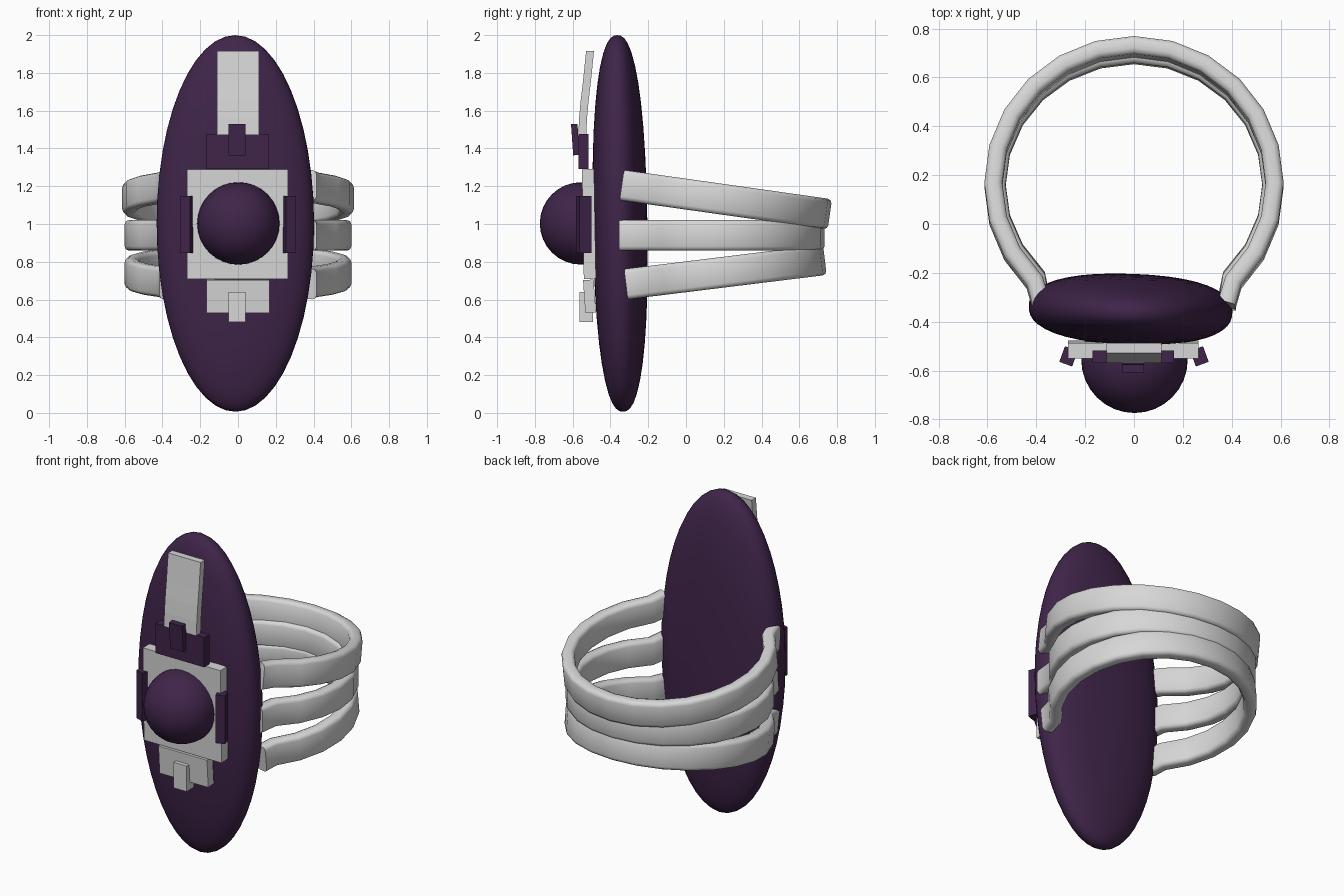
import bpy, bmesh, math
from mathutils import Matrix, Vector

if "Cube" in bpy.data.objects:
    bpy.data.objects.remove(bpy.data.objects["Cube"])


def material(name, rgb):
    m = bpy.data.materials.new(name)
    m.diffuse_color = (*rgb, 1)
    m.use_nodes = True
    m.node_tree.nodes["Principled BSDF"].inputs["Base Color"].default_value = m.diffuse_color
    return m


PURPLE = material("dark purple", (0.050, 0.018, 0.068))
SILVER = material("pale silver", (0.68, 0.68, 0.68))


def finish(name, bm, mat, smooth=None):
    bmesh.ops.recalc_face_normals(bm, faces=bm.faces[:])
    me = bpy.data.meshes.new(name)
    bm.to_mesh(me)
    bm.free()
    me.materials.append(mat)
    ob = bpy.data.objects.new(name, me)
    bpy.context.collection.objects.link(ob)
    if smooth:
        bpy.ops.object.select_all(action='DESELECT')
        ob.select_set(True)
        bpy.context.view_layer.objects.active = ob
        bpy.ops.object.shade_smooth_by_angle(angle=math.radians(smooth))
    return ob


def block(name, mat, centre, size, tilt_x=0, turn_z=0):
    bm = bmesh.new()
    bmesh.ops.create_cube(bm, size=1)
    mx = (Matrix.Translation(centre)
          @ Matrix.Rotation(math.radians(turn_z), 4, 'Z')
          @ Matrix.Rotation(math.radians(tilt_x), 4, 'X')
          @ Matrix.Diagonal((*size, 1)))
    bmesh.ops.transform(bm, matrix=mx, verts=bm.verts)
    return finish(name, bm, mat)


# long oval face: flattened sphere with slightly squared cross-section
bm = bmesh.new()
bmesh.ops.create_uvsphere(bm, u_segments=48, v_segments=24, radius=1)
N = 2.4
for v in bm.verts:
    r = math.hypot(v.co.x, v.co.y)
    k = (r ** N + abs(v.co.z) ** N) ** (-1 / N)
    v.co *= k
oval = (Matrix.Translation((-0.014, -0.349, 1.003))
        @ Matrix.Rotation(math.radians(-2), 4, 'Z')
        @ Matrix.Rotation(math.radians(0.9), 4, 'X')
        @ Matrix.Diagonal((0.417, 0.143, 0.997, 1))
        @ Matrix.Rotation(math.radians(90), 4, 'X'))
bmesh.ops.transform(bm, matrix=oval, verts=bm.verts)
finish("oval_face", bm, PURPLE, 60)


# finger bands: rounded strip swept along an open ring, then tilted
def band(name, z, tilt, rx, ry, front):
    cy, hw, ht, c = 0.16, 0.037, 0.081, 0.022
    section = [(hw, -ht + c), (hw, ht - c), (hw - c * .3, ht - c * .3), (hw - c, ht),
               (-hw + c, ht), (-hw + c * .3, ht - c * .3), (-hw, ht - c), (-hw, -ht + c),
               (-hw + c * .3, -ht + c * .3), (-hw + c, -ht), (hw - c, -ht),
               (hw - c * .3, -ht + c * .3)]
    path = [Vector((0.380, front, 0))]
    for i in range(19):
        a = math.radians(-45 + 15 * i)
        path.append(Vector((rx * math.cos(a), cy + ry * math.sin(a), 0)))
    path.append(Vector((-0.380, front, 0)))
    bm = bmesh.new()
    rings = []
    for i, p in enumerate(path):
        t = path[min(i + 1, len(path) - 1)] - path[max(i - 1, 0)]
        out = Vector((t.y, -t.x, 0)).normalized()
        rings.append([bm.verts.new(p + out * u + Vector((0, 0, w))) for u, w in section])
    n = len(section)
    for a, b in zip(rings, rings[1:]):
        for j in range(n):
            bm.faces.new((a[j], a[(j + 1) % n], b[(j + 1) % n], b[j]))
    bm.faces.new(rings[0])
    bm.faces.new(rings[-1])
    mx = (Matrix.Translation((0, 0.2, z))
          @ Matrix.Rotation(math.radians(tilt), 4, 'X')
          @ Matrix.Translation((0, -0.2, 0)))
    bmesh.ops.transform(bm, matrix=mx, verts=bm.verts)
    finish(name, bm, SILVER, 50)


band("upper_band", 1.130, -8.0, 0.576, 0.570, -0.335)
band("middle_band", 0.940, 0, 0.563, 0.536, -0.350)
band("lower_band", 0.745, 7.0, 0.563, 0.542, -0.315)

# centre setting and domed stone
block("square_setting", SILVER, (-0.003, -0.514, 1.0), (0.535, 0.064, 0.58), 1)
bm = bmesh.new()
bmesh.ops.create_uvsphere(bm, u_segments=32, v_segments=16, radius=0.218,
                          matrix=Matrix.Translation((0.002, -0.556, 1.003)))
finish("round_stone", bm, PURPLE, 60)

# side clasps, splayed outward
for side, label in ((-1, "left"), (1, "right")):
    block(label + "_clasp", PURPLE, (side * 0.268, -0.542, 0.997),
          (0.056, 0.068, 0.30), 0, side * 20)

# stepped plates below and above the setting
block("lower_step", SILVER, (0, -0.511, 0.617), (0.335, 0.056, 0.175), 4)
block("lower_tab", SILVER, (-0.004, -0.529, 0.56), (0.09, 0.072, 0.16))
block("upper_step", PURPLE, (-0.003, -0.543, 1.383), (0.335, 0.052, 0.185))
block("upper_tab", PURPLE, (-0.005, -0.586, 1.447), (0.09, 0.034, 0.165), 4)

# gently bent strip at the top
bm = bmesh.new()
spine = [(-0.570, 1.475), (-0.566, 1.56), (-0.558, 1.65), (-0.546, 1.75), (-0.529, 1.915)]
rows = []
for y, z in spine:
    rows.append([bm.verts.new(p) for p in
                 ((-0.112, y, z), (0.112, y, z), (0.112, y + 0.042, z), (-0.112, y + 0.042, z))])
for a, b in zip(rows, rows[1:]):
    for j in range(4):
        bm.faces.new((a[j], a[(j + 1) % 4], b[(j + 1) % 4], b[j]))
bm.faces.new(rows[0])
bm.faces.new(rows[-1])
finish("top_strip", bm, SILVER)
